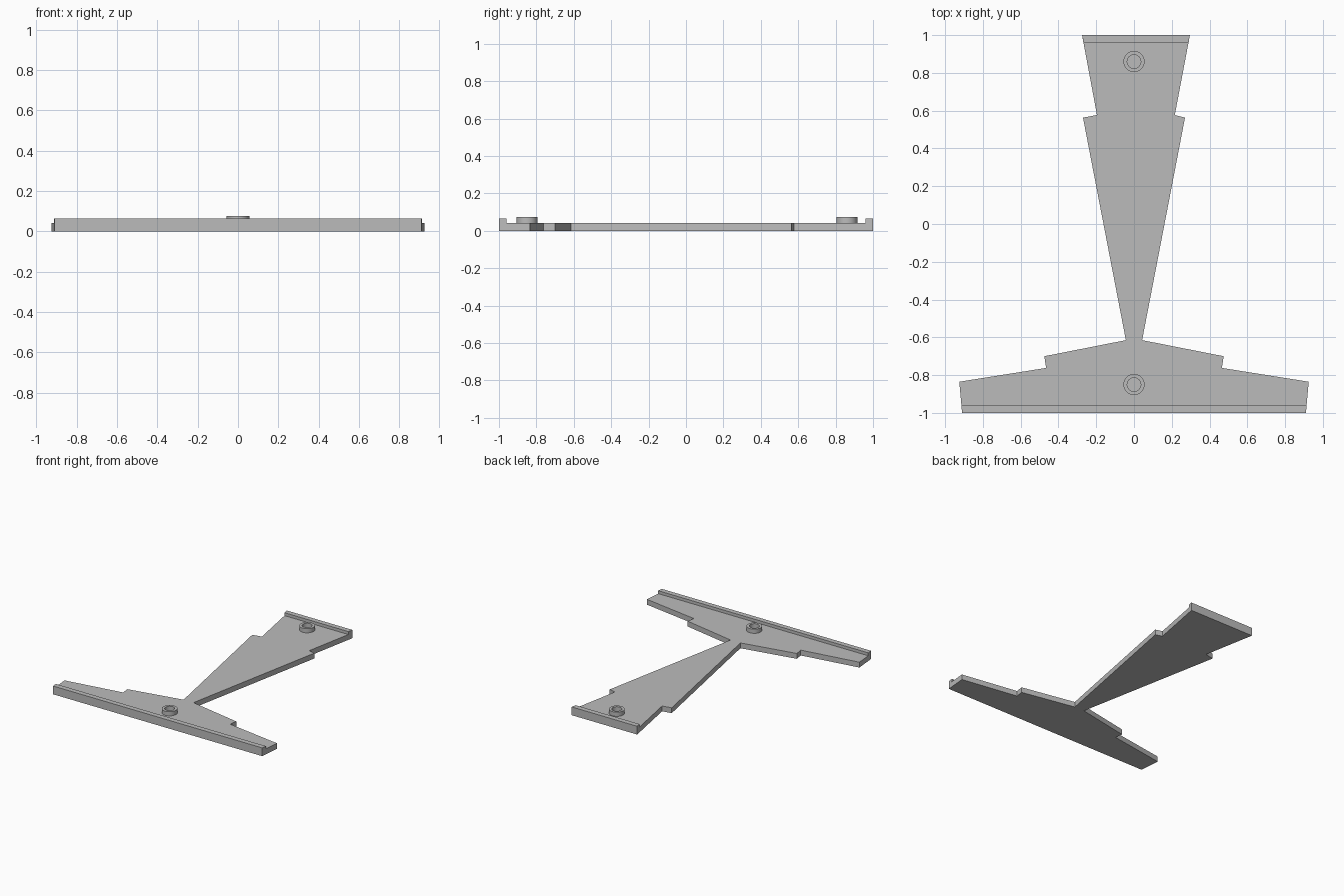
import bpy, bmesh, math

cube = bpy.data.objects.get("Cube")
if cube:
    bpy.data.objects.remove(cube, do_unlink=True)

GREY = (0.5, 0.5, 0.5, 1)
mat = bpy.data.materials.new("plain grey")
mat.use_nodes = True
mat.diffuse_color = GREY
mat.node_tree.nodes["Principled BSDF"].inputs["Base Color"].default_value = GREY

PLATE_TOP, RIM_TOP, BOSS_TOP = 0.042, 0.065, 0.075


def finish(name, bm):
    bmesh.ops.recalc_face_normals(bm, faces=bm.faces)
    mesh = bpy.data.meshes.new(name)
    bm.to_mesh(mesh)
    bm.free()
    mesh.materials.append(mat)
    obj = bpy.data.objects.new(name, mesh)
    bpy.context.collection.objects.link(obj)
    return obj


def slab(name, outline, z0, z1):
    """Extrude a flat outline from z0 up to z1."""
    bm = bmesh.new()
    face = bm.faces.new([bm.verts.new((x, y, z0)) for x, y in outline])
    top = bmesh.ops.extrude_face_region(bm, geom=[face])["geom"]
    verts = [v for v in top if isinstance(v, bmesh.types.BMVert)]
    bmesh.ops.translate(bm, verts=verts, vec=(0, 0, z1 - z0))
    return finish(name, bm)


def ring(name, y, outer, inner, z0, z1, sides=48):
    """Raised tubular boss, open in the middle."""
    bm = bmesh.new()
    section = [(outer, z0), (outer, z1), (inner, z1), (inner, z0)]
    loops = []
    for i in range(sides):
        a = math.tau * i / sides
        loops.append([bm.verts.new((r * math.cos(a), y + r * math.sin(a), z))
                      for r, z in section])
    for i, a in enumerate(loops):
        b = loops[(i + 1) % sides]
        for k in range(3):
            bm.faces.new((a[k], b[k], b[k + 1], a[k + 1]))
    obj = finish(name, bm)
    bpy.context.view_layer.objects.active = obj
    obj.select_set(True)
    bpy.ops.object.shade_smooth_by_angle(angle=math.radians(30))
    obj.select_set(False)


# Flat plate: wide stepped foot, narrow neck, flaring stepped arm
half = [(0.91, -1), (0.925, -0.835), (0.465, -0.762), (0.475, -0.70),
        (0.043, -0.615), (0.27, 0.563)]
right_end = [(0.216, 0.577), (0.296, 1)]
left_end = [(-0.275, 1), (-0.196, 0.577)]
outline = half + right_end + left_end + [(-x, y) for x, y in reversed(half)]
slab("base_plate", outline, 0, PLATE_TOP)

# Raised lips along the front and back edges
slab("front_lip", [(-0.91, -1), (0.91, -1), (0.914, -0.96), (-0.914, -0.96)],
     PLATE_TOP, RIM_TOP)
slab("back_lip", [(-0.267, 0.96), (0.288, 0.96), (0.296, 1), (-0.275, 1)],
     PLATE_TOP, RIM_TOP)

# Round bosses near each end
ring("front_boss", -0.85, 0.056, 0.036, PLATE_TOP, BOSS_TOP)
ring("back_boss", 0.86, 0.056, 0.036, PLATE_TOP, BOSS_TOP)
